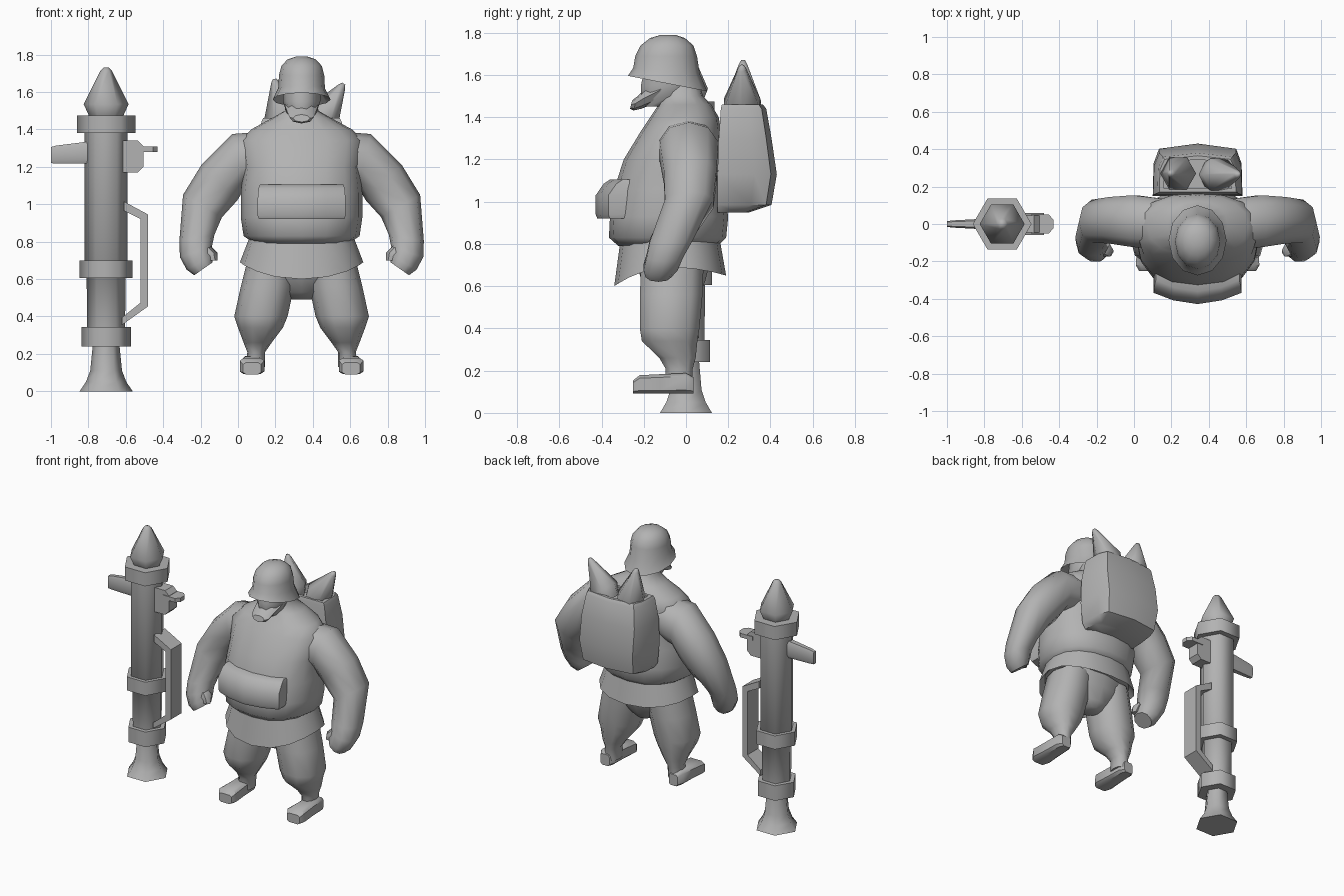
import bpy, bmesh, math
from mathutils import Vector as V

mat = bpy.data.materials.new("plain grey")
mat.diffuse_color = (0.45, 0.45, 0.45, 1)
CX = 0.34      # centre line of the figure
TX = -0.705    # centre line of the launcher


def finish(name, bm, angle):
    bmesh.ops.recalc_face_normals(bm, faces=bm.faces)
    me = bpy.data.meshes.new(name)
    bm.to_mesh(me)
    bm.free()
    me.materials.append(mat)
    ob = bpy.data.objects.new(name, me)
    bpy.context.collection.objects.link(ob)
    bpy.ops.object.select_all(action='DESELECT')
    bpy.context.view_layer.objects.active = ob
    ob.select_set(True)
    bpy.ops.object.shade_smooth_by_angle(angle=math.radians(angle))
    return ob


def ring(c, u, v, n=12, p=1.0, start=0.0):
    """Ellipse spanned by u and v; p below 1 makes it boxier."""
    pts = []
    for i in range(n):
        a = start + 2 * math.pi * i / n
        f = lambda t: math.copysign(abs(t) ** p, t) if abs(t) > 1e-6 else 0
        pts.append(V(c) + V(u) * f(math.cos(a)) + V(v) * f(math.sin(a)))
    return pts


def loft(name, rings, angle=45):
    bm = bmesh.new()
    rows = [[bm.verts.new(p) for p in r] for r in rings]
    n = len(rows[0])
    for a, b in zip(rows, rows[1:]):
        for i in range(n):
            j = (i + 1) % n
            bm.faces.new((a[i], a[j], b[j], b[i]))
    bm.faces.new(rows[0])
    bm.faces.new(rows[-1])
    return finish(name, bm, angle)


def flat(x, z, y0, y1, rx, n=12, p=1.0, start=0.0):
    """Horizontal ring given by its front and back y."""
    return ring((x, (y0 + y1) / 2, z), (rx, 0, 0), (0, (y1 - y0) / 2, 0), n, p, start)


def prism(name, outline, lo, hi, place, angle=30):
    return loft(name, [[V(place(a, b, h)) for a, b in outline] for h in (lo, hi)], angle)


# Torso: big belly, sloping chest, neck
loft("torso", [flat(CX, z, f, b, rx, 16, 0.88) for z, f, b, rx in (
    (0.79, -0.32, 0.15, 0.25), (0.83, -0.365, 0.19, 0.31), (0.93, -0.36, 0.2, 0.325),
    (1.06, -0.34, 0.18, 0.325), (1.2, -0.295, 0.17, 0.31), (1.34, -0.21, 0.165, 0.33),
    (1.40, -0.17, 0.155, 0.27), (1.46, -0.13, 0.12, 0.16), (1.50, -0.12, 0.08, 0.09),
    (1.58, -0.11, 0.06, 0.08))], 60)

# Tunic skirt with a hem that dips at the front and back
hem, inner = [], []
for q in flat(CX, 0.69, -0.34, 0.19, 0.33, 16, 0.9):
    t = (q.y + 0.075) / 0.265
    q.z -= 0.09 * t * t if t < 0 else 0.04 * t * t
    hem.append(q)
    inner.append(V((CX + (q.x - CX) * 0.9, -0.06 + (q.y + 0.06) * 0.85, q.z + 0.04)))
loft("tunic_skirt", [flat(CX, 0.82, -0.31, 0.16, 0.28, 16, 0.9), hem, inner], 40)

# Hips joining the legs
loft("hips", [flat(CX, z, f, b, rx, 12) for z, f, b, rx in (
    (0.74, -0.24, 0.12, 0.28), (0.62, -0.21, 0.09, 0.25), (0.53, -0.15, 0.05, 0.13),
    (0.49, -0.1, 0.02, 0.06))], 60)

# Arms, legs and feet, mirrored about the figure's centre line
for s, side in ((-1, "right"), (1, "left")):
    rows = []
    for x, y, z, a, b, tilt in (
            (0.18, 0.0, 1.26, 0.13, 0.14, 88), (0.335, 0.015, 1.235, 0.145, 0.145, 76),
            (0.44, 0.02, 1.115, 0.135, 0.13, 45), (0.53, 0.015, 0.99, 0.12, 0.12, 30),
            (0.56, -0.07, 0.82, 0.095, 0.105, -10), (0.565, -0.10, 0.745, 0.09, 0.09, -18),
            (0.545, -0.12, 0.69, 0.08, 0.085, -30), (0.525, -0.13, 0.655, 0.06, 0.065, -35)):
        t = math.radians(tilt)
        rows.append(ring((CX + s * x, y, z), (s * a * math.cos(t), 0, a * math.sin(t)),
                         (0, b, 0), 10, 0.9))
    loft(side + "_arm", rows, 50)

    # Thumb side of the fist
    loft(side + "_thumb", [ring((CX + s * x, y, z), (r, 0, 0), (0, r, 0), 6) for x, y, z, r in (
        (0.53, -0.12, 0.78, 0.04), (0.49, -0.14, 0.74, 0.04), (0.475, -0.15, 0.70, 0.025))], 50)

    # Baggy trouser leg: inner and outer x, front and back y at each height
    loft(side + "_leg", [flat(CX + s * (i + o) / 2, z, f, b, (o - i) / 2, 10, 0.9)
                         for z, i, o, f, b in (
        (0.70, 0.02, 0.29, -0.22, 0.09), (0.56, 0.04, 0.325, -0.225, 0.085),
        (0.40, 0.075, 0.36, -0.225, 0.07), (0.34, 0.10, 0.34, -0.215, 0.06),
        (0.26, 0.16, 0.31, -0.13, 0.05), (0.21, 0.195, 0.29, -0.10, 0.035),
        (0.13, 0.195, 0.30, -0.10, 0.03))], 50)

    loft(side + "_foot", [ring((CX + s * 0.265, y, 0.09 + h / 2), (w, 0, 0), (0, 0, h / 2),
                               8, 0.45, math.pi / 8) for y, w, h in (
        (-0.25, 0.05, 0.065), (-0.22, 0.068, 0.09), (-0.12, 0.06, 0.095),
        (0.0, 0.055, 0.10), (0.035, 0.035, 0.08))], 40)

# Head, jaw and breathing muzzle
loft("head", [flat(CX, z, f, b, rx, 10) for z, f, b, rx in (
    (1.45, -0.20, -0.06, 0.05), (1.49, -0.22, 0.02, 0.08),
    (1.55, -0.22, 0.04, 0.10), (1.64, -0.2, 0.04, 0.10))], 50)
loft("muzzle", [ring((CX, y, z), (w, 0, 0), (0, 0.25 * h, h), 8) for y, z, w, h in (
    (-0.12, 1.53, 0.09, 0.06), (-0.20, 1.49, 0.075, 0.05),
    (-0.24, 1.465, 0.065, 0.033), (-0.26, 1.46, 0.045, 0.02))], 35)

# Helmet: tilted brim, dome, hollow underside
rows = []
for z, f, b, rx, tilt in ((1.61, -0.2, 0.04, 0.11, 0.02), (1.56, -0.275, 0.10, 0.155, 0.07),
                          (1.62, -0.25, 0.065, 0.125, 0.03), (1.69, -0.24, 0.052, 0.121, 0),
                          (1.74, -0.215, 0.035, 0.108, 0), (1.775, -0.17, -0.005, 0.075, 0),
                          (1.79, -0.12, -0.05, 0.03, 0)):
    r = flat(CX, z, f, b, rx, 12)
    for q in r:
        q.z -= tilt * (q.y + 0.09) / 0.36
    rows.append(r)
loft("helmet", rows, 50)

# Curved belly pouch
arc = [(-0.235, -0.25), (-0.235, -0.35), (-0.13, -0.39), (0, -0.41), (0.13, -0.39),
       (0.235, -0.35), (0.235, -0.25), (0, -0.28)]
loft("belly_pouch", [[V((CX + x * w, y + d if y < -0.3 else y, z)) for x, y in arc]
                     for z, w, d in ((0.92, 0.97, -0.01), (0.94, 1, -0.018), (1.03, 1, -0.018),
                                     (1.085, 0.98, 0.02), (1.105, 0.95, 0.05))], 35)

# Backpack with an open, sunken top
back = [(-1, 0), (-0.98, 0.62), (-0.86, 0.9), (0, 1), (0.86, 0.9), (0.98, 0.62), (1, 0), (0, 0)]
loft("backpack", [[V((CX + x * w, f + (b - f) * t, z)) for x, t in back] for z, f, b, w in (
    (0.95, 0.15, 0.30, 0.2), (0.985, 0.15, 0.405, 0.225), (1.13, 0.15, 0.43, 0.24),
    (1.30, 0.155, 0.405, 0.238), (1.44, 0.165, 0.38, 0.215), (1.46, 0.17, 0.365, 0.205),
    (1.46, 0.19, 0.345, 0.18), (1.40, 0.19, 0.345, 0.18))], 40)

# Spare warheads leaning out of the pack
for name, base, tip in (("spare_warhead_a", V((0.25, 0.27, 1.40)), V((0.195, 0.27, 1.67))),
                        ("spare_warhead_b", V((0.41, 0.265, 1.40)), V((0.565, 0.265, 1.645)))):
    d = (tip - base).normalized()
    u = d.cross(V((0, 1, 0)))
    loft(name, [ring(base.lerp(tip, t), u * r, V((0, r, 0)), 6)
                for t, r in ((0, 0.075), (0.26, 0.098), (0.93, 0.022), (1, 0.01))], 65)


# Launcher: six-sided tube, collars, flared nozzle and loaded warhead
def tube(name, profile):
    loft(name, [ring((TX, 0, z), (r, 0, 0), (0, r, 0), 6) for z, r in profile], 65)


tube("launch_tube", ((0.26, 0.10), (0.65, 0.105), (0.66, 0.115), (1.42, 0.115)))
for name, z0, z1, r in (("top_collar", 1.38, 1.475, 0.157), ("middle_collar", 0.605, 0.70, 0.142),
                        ("lower_collar", 0.24, 0.345, 0.132)):
    tube(name, ((z0, r), (z1, r)))
tube("nozzle", ((0, 0.142), (0.05, 0.108), (0.11, 0.085), (0.26, 0.07)))
tube("loaded_warhead", ((1.45, 0.085), (1.48, 0.095), (1.535, 0.12), (1.715, 0.03), (1.73, 0.015)))

# Fittings on the launcher
xz = lambda a, b, h: (a, h, b)
prism("carry_handle", [(-0.61, 1.015), (-0.48, 0.945), (-0.48, 0.455), (-0.62, 0.355),
                       (-0.62, 0.395), (-0.52, 0.475), (-0.52, 0.92), (-0.61, 0.965)],
      -0.06, 0.06, xz)
prism("sight_box", [(-0.625, 1.17), (-0.535, 1.17), (-0.505, 1.20), (-0.505, 1.31),
                    (-0.535, 1.34), (-0.625, 1.34)], -0.045, 0.045, xz)
prism("sight_plate", [(-0.55, -0.05), (-0.455, -0.05), (-0.43, -0.022), (-0.43, 0.022),
                      (-0.455, 0.05), (-0.55, 0.05)], 1.28, 1.308, lambda a, b, h: (a, b, h))
loft("side_grip", [ring((x, 0, z), (0, w, 0), (0, 0, h), 8, 0.5, math.pi / 8)
                   for x, z, w, h in ((-1.0, 1.263, 0.016, 0.045), (-0.97, 1.266, 0.02, 0.05),
                                      (-0.79, 1.277, 0.03, 0.062))], 40)
